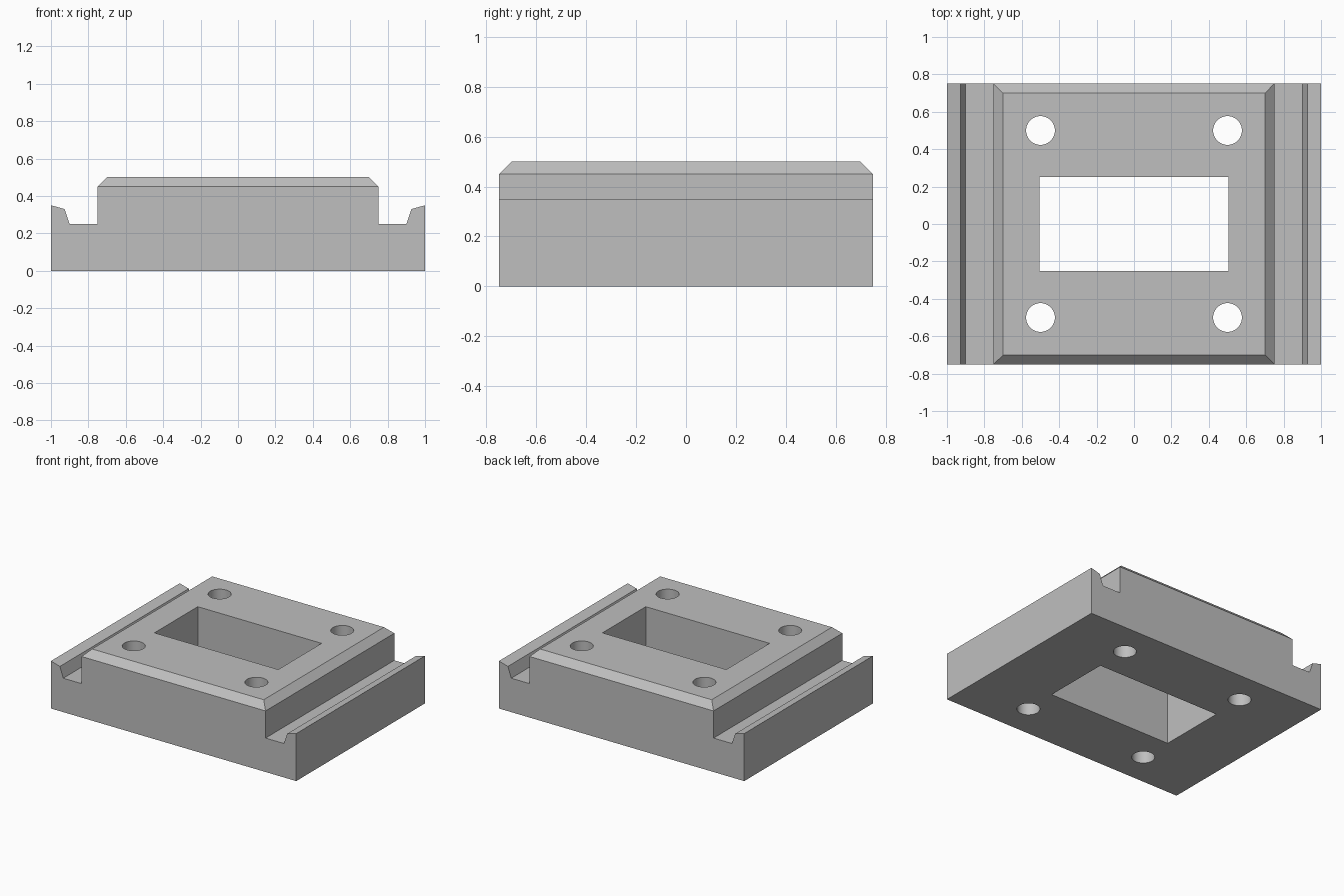
import bpy
import bmesh
from math import radians

if "Cube" in bpy.data.objects:
    bpy.data.objects.remove(bpy.data.objects["Cube"], do_unlink=True)

DEPTH = 1.5
TOP = 0.5

grey = bpy.data.materials.new("plain_grey")
grey.use_nodes = True
color = (0.52, 0.52, 0.52, 1)
grey.diffuse_color = color
grey.node_tree.nodes["Principled BSDF"].inputs["Base Color"].default_value = color


def add_object(name, bm):
    mesh = bpy.data.meshes.new(name)
    bm.to_mesh(mesh)
    bm.free()
    mesh.materials.append(grey)
    obj = bpy.data.objects.new(name, mesh)
    bpy.context.collection.objects.link(obj)
    return obj


def cut(body, bm):
    """Cut a through opening and remove its helper."""
    cutter = add_object("cutter", bm)
    cutter.hide_render = True
    mod = body.modifiers.new("opening", "BOOLEAN")
    mod.operation = "DIFFERENCE"
    mod.solver = "EXACT"
    mod.object = cutter
    bpy.context.view_layer.objects.active = body
    bpy.ops.object.modifier_apply(modifier=mod.name)
    bpy.data.objects.remove(cutter, do_unlink=True)


# Mirrored cross-section: raised block, side channels and sloped outer lips
half = [(1, 0), (1, 0.35), (0.927, 0.33), (0.9, 0.25), (0.75, 0.25), (0.75, TOP)]
profile = half + [(-x, z) for x, z in reversed(half)]
bm = bmesh.new()
face = bm.faces.new([bm.verts.new((x, -DEPTH / 2, z)) for x, z in profile])
extruded = bmesh.ops.extrude_face_region(bm, geom=[face])["geom"]
bmesh.ops.translate(bm, vec=(0, DEPTH, 0),
                    verts=[v for v in extruded if isinstance(v, bmesh.types.BMVert)])
bmesh.ops.recalc_face_normals(bm, faces=bm.faces)

# Chamfer around the raised block
rim = [e for e in bm.edges if all(v.co.z > TOP - 0.01 for v in e.verts)]
bmesh.ops.bevel(bm, geom=rim, offset=0.05, segments=1, affect="EDGES")
body = add_object("mounting_plate", bm)

# Central rectangular window
bm = bmesh.new()
bmesh.ops.create_cube(bm, size=1)
bmesh.ops.scale(bm, vec=(1.01, 0.505, 2), verts=bm.verts)
cut(body, bm)

# Four round bolt holes
for x in (-0.5, 0.5):
    for y in (-0.5, 0.5):
        bm = bmesh.new()
        bmesh.ops.create_cone(bm, cap_ends=True, segments=48,
                              radius1=0.077, radius2=0.077, depth=2)
        bmesh.ops.translate(bm, vec=(x, y, 0), verts=bm.verts)
        cut(body, bm)

bpy.ops.object.select_all(action="DESELECT")
body.select_set(True)
bpy.context.view_layer.objects.active = body
bpy.ops.object.shade_smooth_by_angle(angle=radians(30))
